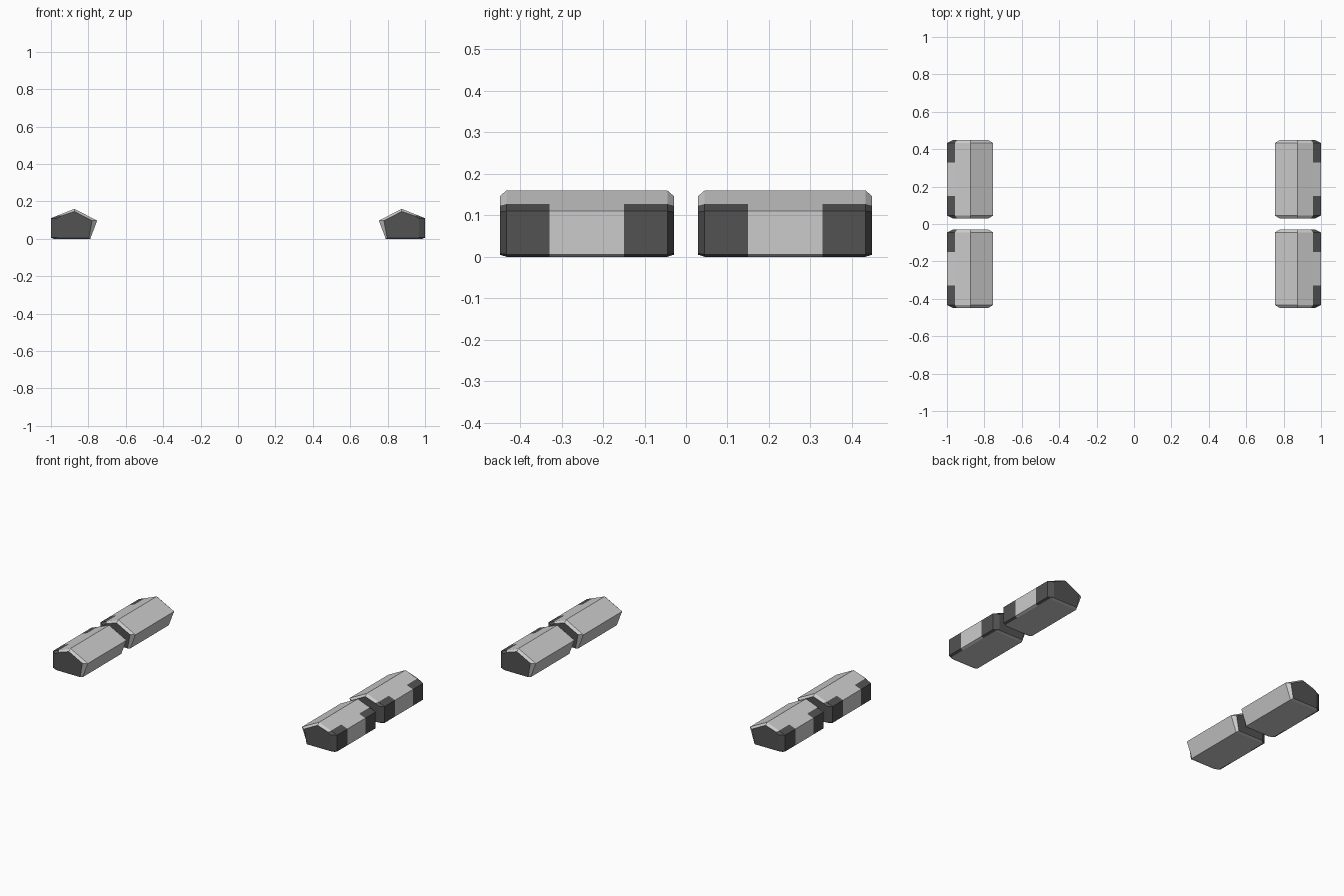
import bpy, bmesh

if "Cube" in bpy.data.objects:
    bpy.data.objects.remove(bpy.data.objects["Cube"])


def material(name, v):
    m = bpy.data.materials.new(name)
    m.diffuse_color = (v, v, v, 1)
    m.use_nodes = True
    m.node_tree.nodes["Principled BSDF"].inputs["Base Color"].default_value = m.diffuse_color
    return m


light = material("light grey", 0.60)
dark = material("dark grey", 0.085)

# Cross-section (x, z): bottom inner, bottom outer, outer wall foot, eave,
# trim line, ridge, inner eave
BODY = [(0.79, 0.0), (0.985, 0.0), (1.0, 0.006), (1.0, 0.11),
        (0.957, 0.127), (0.875, 0.16), (0.753, 0.097)]
# Smaller section at the bevelled ends
END = [(0.797, 0.005), (0.965, 0.005), (0.968, 0.008), (0.968, 0.108),
       (0.945, 0.123), (0.875, 0.146), (0.78, 0.097)]
STATIONS = [(-0.21, END), (-0.194, BODY), (-0.09, BODY),
            (0.09, BODY), (0.194, BODY), (0.21, END)]


def block(name, side, cy):
    bm = bmesh.new()
    rings = [[bm.verts.new((side * x, cy + y, z)) for x, z in sec]
             for y, sec in STATIONS]
    n = len(BODY)
    # Dark end faces
    for ring in (rings[0], rings[-1]):
        bm.faces.new(ring).material_index = 1
    # Long faces: outer wall and trim are dark except in the middle
    for s in range(len(rings) - 1):
        for i in range(n):
            j = (i + 1) % n
            f = bm.faces.new((rings[s][i], rings[s][j],
                              rings[s + 1][j], rings[s + 1][i]))
            if i in (1, 2, 3) and s != 2:
                f.material_index = 1
    bmesh.ops.recalc_face_normals(bm, faces=bm.faces[:])
    me = bpy.data.meshes.new(name)
    bm.to_mesh(me)
    bm.free()
    me.materials.append(light)
    me.materials.append(dark)
    ob = bpy.data.objects.new(name, me)
    bpy.context.collection.objects.link(ob)


# Four blocks, mirrored left/right and front/back
for sname, side in (("left", -1), ("right", 1)):
    for yname, cy in (("front", -0.239), ("back", 0.239)):
        block(f"{yname}_{sname}_block", side, cy)
